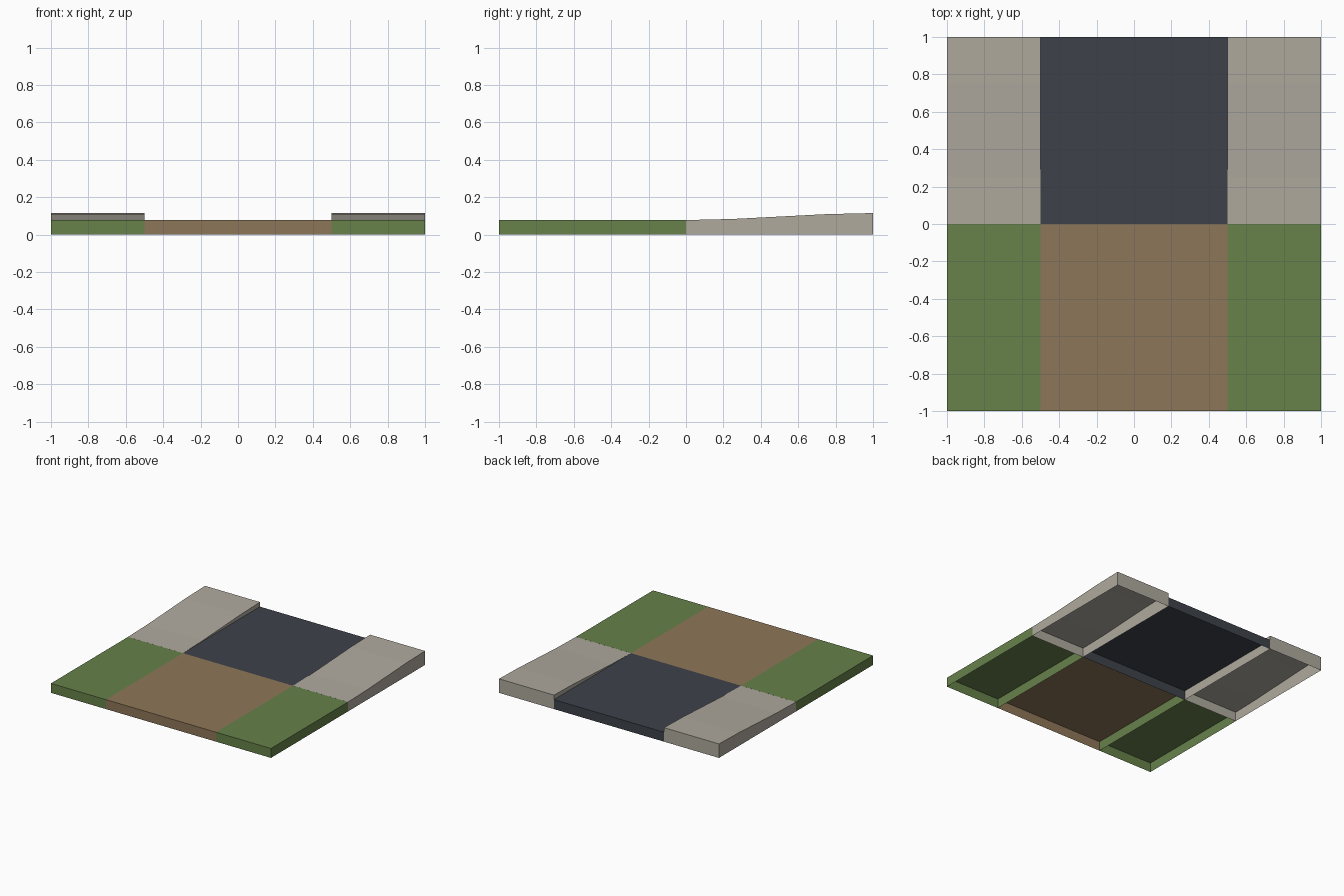
import bpy
import bmesh

cube = bpy.data.objects.get("Cube")
if cube:
    bpy.data.objects.remove(cube)

LOW, RISE = 0.0775, 0.0375   # base tile height and extra height at the back


def linear(c):
    c /= 255
    return c / 12.92 if c <= 0.04045 else ((c + 0.055) / 1.055) ** 2.4


def material(name, rgb):
    col = [linear(c) for c in rgb] + [1.0]
    m = bpy.data.materials.new(name)
    m.use_nodes = True
    m.diffuse_color = col
    bsdf = m.node_tree.nodes["Principled BSDF"]
    bsdf.inputs["Base Color"].default_value = col
    bsdf.inputs["Roughness"].default_value = 0.9
    return m


def tile(name, mat, x0, x1, y0, y1, walls, steps=1, rise=0.0):
    """Open-bottomed tile: a top sheet, with skirts on the listed sides."""
    bm = bmesh.new()
    rows = []
    for i in range(steps + 1):
        t = i / steps
        z = LOW + rise * t * t * (3 - 2 * t)
        y = y0 + (y1 - y0) * t
        rows.append([[bm.verts.new((x, y, h)) for h in (0, z)] for x in (x0, x1)])

    def skirt(a, b):
        bm.faces.new((a[0], b[0], b[1], a[1]))

    for (la, ra), (lb, rb) in zip(rows, rows[1:]):
        bm.faces.new((la[1], ra[1], rb[1], lb[1]))
        if "sides" in walls:
            skirt(lb, la)
            skirt(ra, rb)
    if "front" in walls:
        skirt(*rows[0])
    if "back" in walls:
        skirt(*reversed(rows[-1]))
    bmesh.ops.delete(bm, geom=[v for v in bm.verts if not v.link_faces], context='VERTS')
    mesh = bpy.data.meshes.new(name)
    bm.to_mesh(mesh)
    bm.free()
    mesh.materials.append(mat)
    obj = bpy.data.objects.new(name, mesh)
    bpy.context.collection.objects.link(obj)


grass = material("grass green", (103, 129, 74))
dirt = material("dirt brown", (141, 118, 88))
asphalt = material("asphalt dark", (61, 66, 74))
concrete = material("pavement grey", (175, 170, 158))

# Central path: dirt in front, asphalt behind
tile("dirt_path", dirt, -0.5, 0.5, -1, 0, ("front",))
tile("asphalt_road", asphalt, -0.5, 0.5, 0, 1, ("front", "back"))

# Verges and rising pavements on both sides
for side, x0, x1 in (("right", -1, -0.5), ("left", 0.5, 1)):
    tile(side + "_grass_verge", grass, x0, x1, -1, -0.0005, ("front", "back", "sides"))
    tile(side + "_pavement", concrete, x0, x1, 0, 1, ("front", "back", "sides"),
         steps=4, rise=RISE)
